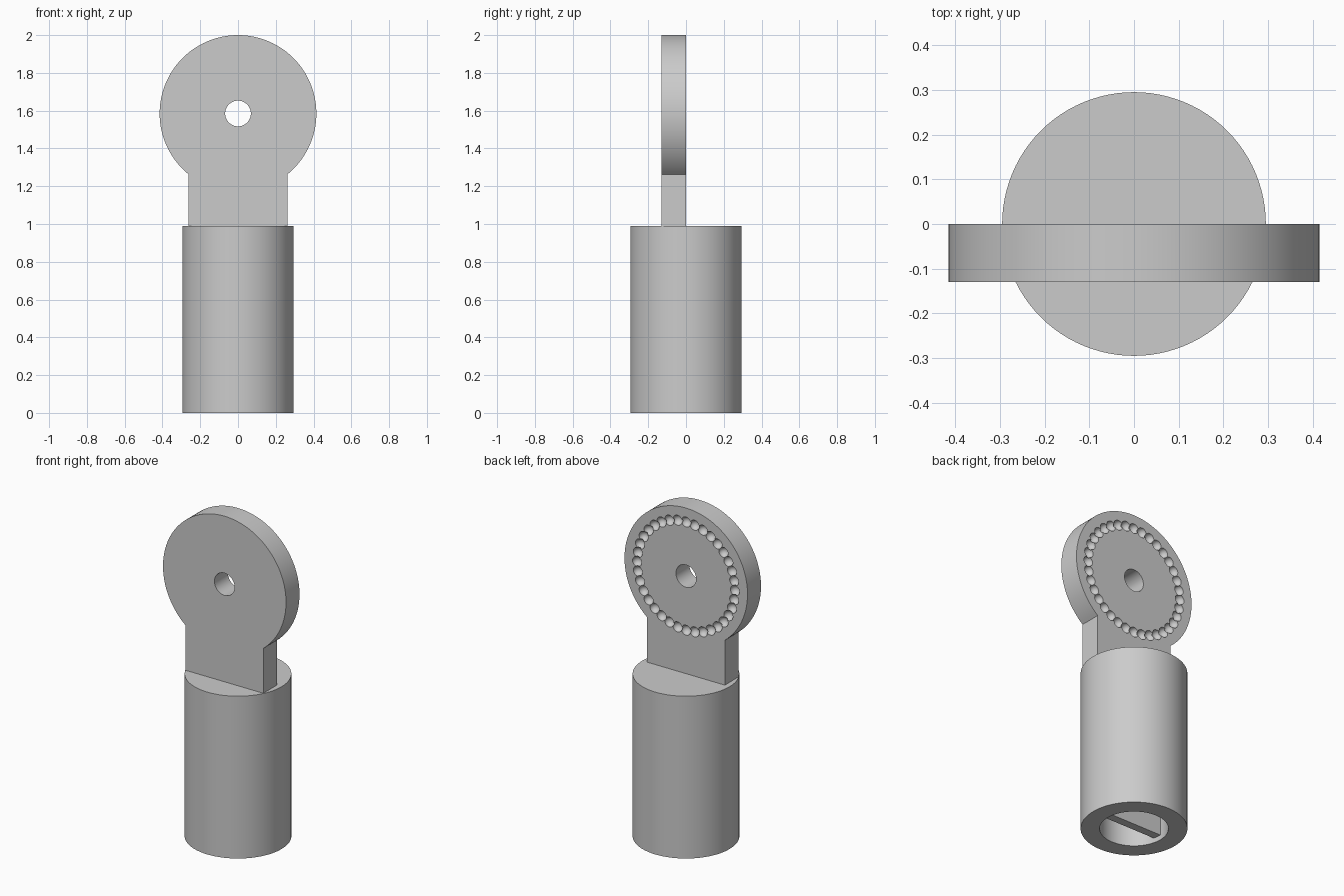
import bpy, bmesh, math
from mathutils import Matrix, Vector

cube = bpy.data.objects.get("Cube")
if cube:
    bpy.data.objects.remove(cube, do_unlink=True)

# Main sizes
BODY_R, BODY_H = 0.295, 0.99
BORE_R, BORE_TOP = 0.19, 0.9
DISC_R, DISC_Z = 0.415, 1.585
STEM_HALF, PLATE_T = 0.262, 0.13
NOTCHES, NOTCH_RING, NOTCH_R = 36, 0.33, 0.031

grey = bpy.data.materials.new("plain grey")
grey.use_nodes = True
colour = (0.6, 0.6, 0.6, 1)
grey.diffuse_color = colour
grey.node_tree.nodes["Principled BSDF"].inputs["Base Color"].default_value = colour


def make(name, bm):
    """Turn a bmesh into a grey object."""
    bmesh.ops.recalc_face_normals(bm, faces=bm.faces)
    mesh = bpy.data.meshes.new(name)
    bm.to_mesh(mesh)
    bm.free()
    mesh.materials.append(grey)
    obj = bpy.data.objects.new(name, mesh)
    bpy.context.collection.objects.link(obj)
    return obj


def cylinder(name, radius, low, high, sides=96, place=Matrix()):
    bm = bmesh.new()
    shift = Matrix.Translation((0, 0, (low + high) / 2))
    bmesh.ops.create_cone(bm, cap_ends=True, segments=sides, radius1=radius,
                          radius2=radius, depth=high - low, matrix=place @ shift)
    return make(name, bm)


def activate(obj):
    bpy.ops.object.select_all(action='DESELECT')
    obj.select_set(True)
    bpy.context.view_layer.objects.active = obj


def cut(target, cutter):
    """Subtract the cutter, then discard it."""
    cutter.hide_render = True
    mod = target.modifiers.new("cut", 'BOOLEAN')
    mod.operation, mod.solver, mod.object = 'DIFFERENCE', 'EXACT', cutter
    activate(target)
    bpy.ops.object.modifier_apply(modifier=mod.name)
    bpy.data.objects.remove(cutter, do_unlink=True)


def smooth(obj):
    activate(obj)
    bpy.ops.object.shade_smooth_by_angle(angle=math.radians(35))


# Hollow cylindrical body, open underneath
body = cylinder("cylinder_body", BODY_R, 0, BODY_H)
cut(body, cylinder("bore_cutter", BORE_R, -0.1, BORE_TOP, 64))
smooth(body)

# Thin partition across the bore
bm = bmesh.new()
bmesh.ops.create_cube(bm, size=1, matrix=Matrix.Translation((0, -0.025, 0.48))
                      @ Matrix.Diagonal((0.4, 0.05, 0.9, 1)))
make("bore_partition", bm)

# Round-headed plate with a straight stem
start = -math.acos(STEM_HALF / DISC_R)
steps = 96
outline = [(STEM_HALF, BODY_H)]
for i in range(steps + 1):
    a = start + (math.pi - 2 * start) * i / steps
    outline.append((DISC_R * math.cos(a), DISC_Z + DISC_R * math.sin(a)))
outline.append((-STEM_HALF, BODY_H))
bm = bmesh.new()
face = bm.faces.new([bm.verts.new((x, -PLATE_T, z)) for x, z in outline])
extruded = bmesh.ops.extrude_face_region(bm, geom=[face])["geom"]
bmesh.ops.translate(bm, vec=(0, PLATE_T, 0),
                    verts=[v for v in extruded if isinstance(v, bmesh.types.BMVert)])
plate = make("round_plate", bm)

# Pivot hole through the plate
turn = Matrix.Rotation(math.pi / 2, 4, 'X')
cut(plate, cylinder("pivot_cutter", 0.068, -0.3, 0.3, 48,
                    Matrix.Translation((0, 0, DISC_Z)) @ turn))

# Ring of round dimples in the back face, cut as two alternating sets
for offset in range(2):
    bm = bmesh.new()
    for i in range(offset, NOTCHES, 2):
        a = math.tau * i / NOTCHES
        centre = Vector((NOTCH_RING * math.cos(a), 0, DISC_Z + NOTCH_RING * math.sin(a)))
        bmesh.ops.create_uvsphere(bm, u_segments=20, v_segments=11, radius=NOTCH_R,
                                  matrix=Matrix.Translation(centre) @ turn)
    cut(plate, make("dimple_cutter", bm))
smooth(plate)
